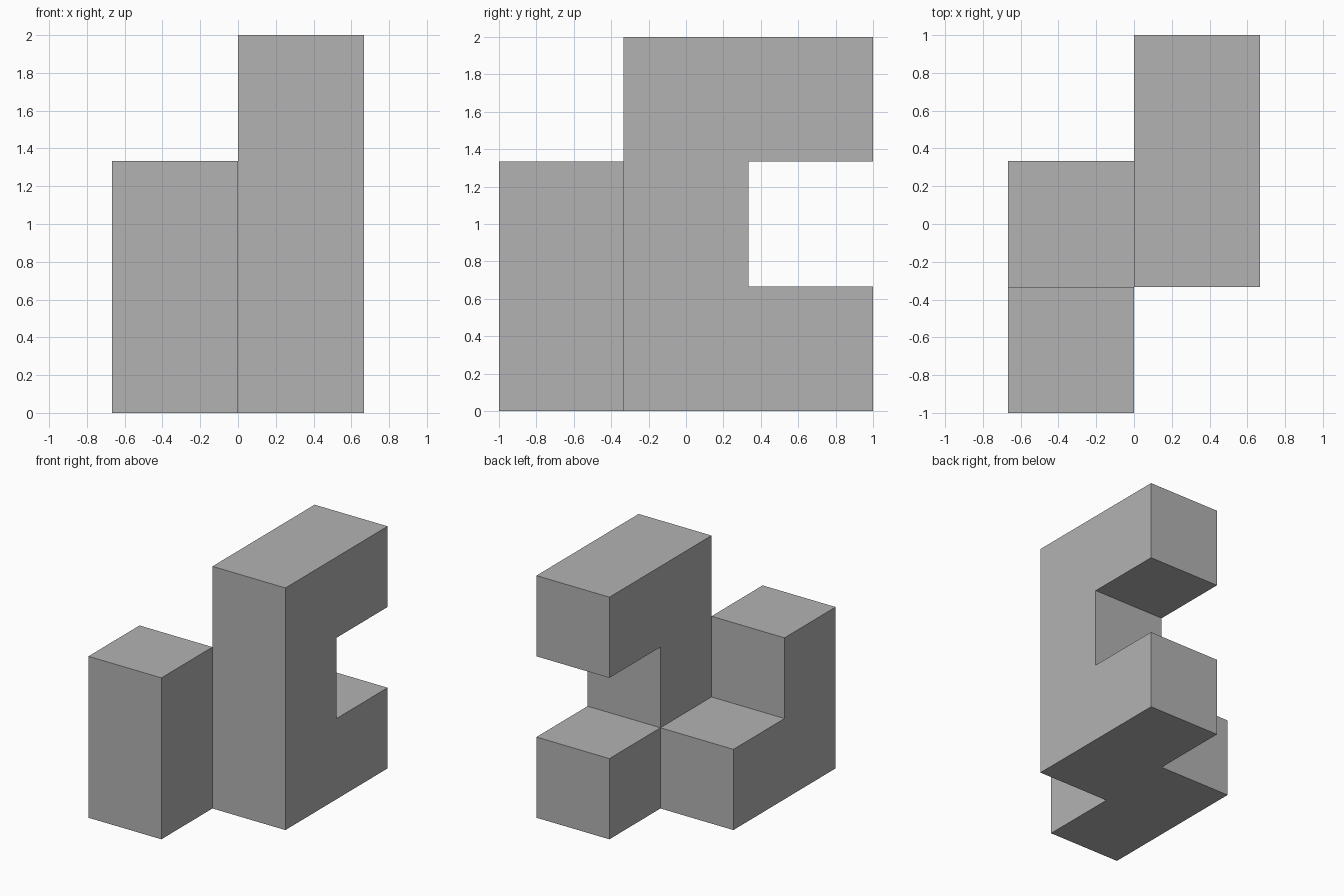
import bpy, bmesh
from mathutils import Vector

cube = bpy.data.objects.get("Cube")
if cube:
    bpy.data.objects.remove(cube, do_unlink=True)

UNIT = 2 / 3                          # edge of one block
ORIGIN = Vector((-UNIT, -1, 0))       # minimum corner of the whole piece

grey = bpy.data.materials.new("plain grey")
grey.use_nodes = True
colour = (0.45, 0.45, 0.45, 1)
grey.diffuse_color = colour
grey.node_tree.nodes["Principled BSDF"].inputs["Base Color"].default_value = colour

# Blocks as (column, depth, height)
l_shape = {(0, 0, 0), (0, 0, 1), (0, 1, 0)}
c_shape = {(1, 1, 0), (1, 1, 1), (1, 1, 2), (1, 2, 0), (1, 2, 2)}
blocks = l_shape | c_shape

bm = bmesh.new()
corners = {}


def corner(point):
    """Shared vertex at a block corner."""
    key = tuple(point)
    if key not in corners:
        corners[key] = bm.verts.new(ORIGIN + Vector(key) * UNIT)
    return corners[key]


# Outer skin: a face wherever a block has no neighbour
for block in sorted(blocks):
    for axis in range(3):
        for side in (0, 1):
            neighbour = list(block)
            neighbour[axis] += 2 * side - 1
            if tuple(neighbour) in blocks:
                continue
            u, v = (axis + 1) % 3, (axis + 2) % 3
            ring = []
            for du, dv in ((0, 0), (1, 0), (1, 1), (0, 1)):
                point = list(block)
                point[axis] += side
                point[u] += du
                point[v] += dv
                ring.append(corner(point))
            bm.faces.new(ring if side else ring[::-1])

# Merge coplanar squares into whole flat faces
bmesh.ops.dissolve_limit(bm, angle_limit=0.01, verts=bm.verts[:], edges=bm.edges[:])

mesh = bpy.data.meshes.new("block_piece")
bm.to_mesh(mesh)
bm.free()
mesh.materials.append(grey)
bpy.context.collection.objects.link(bpy.data.objects.new("block_piece", mesh))
